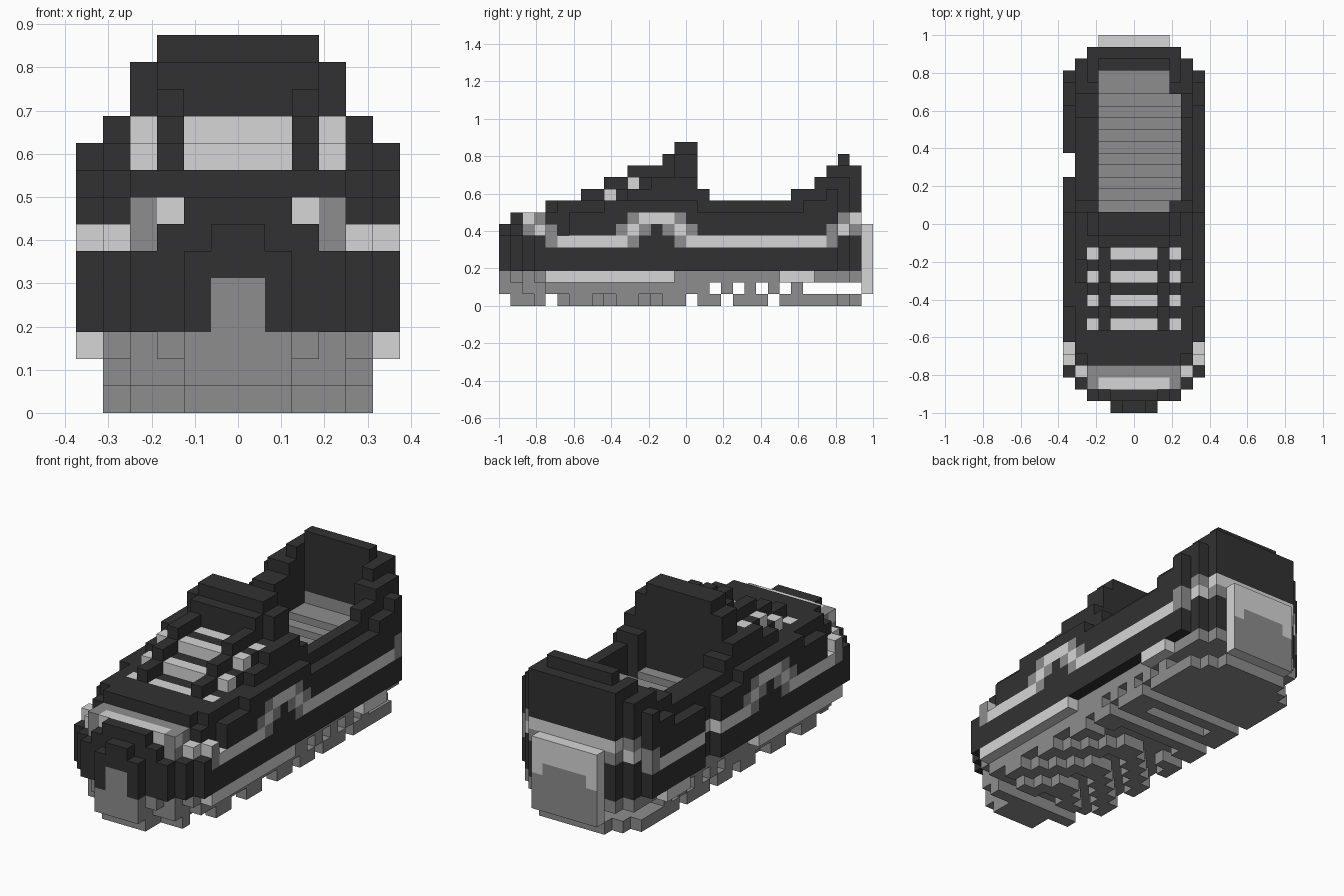
import bpy, bmesh
from mathutils import Vector

U = 1 / 16                      # block size
LENGTH, HALF = 32, 6            # blocks along y, blocks from the middle to a side

cube = bpy.data.objects.get("Cube")
if cube:
    bpy.data.objects.remove(cube, do_unlink=True)


def make_material(name, value):
    m = bpy.data.materials.new(name)
    m.use_nodes = True
    col = (value, value, value, 1)
    m.diffuse_color = col
    m.node_tree.nodes["Principled BSDF"].inputs["Base Color"].default_value = col
    return m


DARK, GREY, LIGHT = range(3)
MATS = [make_material("charcoal", 0.031), make_material("mid grey", 0.268),
        make_material("light grey", 0.67)]
CODE = {".": DARK, "g": GREY, "l": LIGHT}

# Side stripe: colours of the three stacked blocks above STRIPE_Z, row by row from the toe
STRIPE_Z = 5
STRIPE = (["..."] * 2 + [".gl", ".lg", "gg."] + ["l.."] * 5
          + ["lg.", "glg", ".gl", "..l", ".gl", "glg", "lg."]
          + ["l.."] * 11 + ["gg.", ".lg", ".gl", "..."])
LACE_ROWS = (7, 9, 11, 13)
TOE = [[7, 6], [8, 8, 7, 6], [8, 8, 8, 8, 6], [8, 8, 8, 8, 7, 6]]
# Half widths of the three sole layers at the toe, bottom layer first
SOLE_TOE = [[0, 2, 2, 4], [2, 2, 4, 4], [2, 3, 4, 5]]


def side(i):
    """Distance in blocks from the middle line."""
    return i if i >= 0 else -1 - i


def half_width(j):
    ends = {0: 2, 1: 4, 2: 5, LENGTH - 3: 5, LENGTH - 2: 4, LENGTH - 1: 0}
    return ends.get(j, HALF)


def sole_width(j, z):
    """The lower layers are tucked in under the toe and heel."""
    if j < 4:
        return SOLE_TOE[z][j]
    w = half_width(j)
    return w - 1 if j > 28 and z < 2 else min(w, 5)


def ridge(j):
    """Side profile of the upper."""
    for last, h in ((6, 9), (8, 10), (10, 11), (13, 12), (14, 13), (16, 14), (17, 10),
                    (24, 9), (26, 10), (27, 11), (28, 12), (29, 13)):
        if j <= last:
            return h
    return 12


def upper_top(j, c):
    if j < len(TOE):
        return TOE[j][c]
    h = ridge(j)
    if j > 16:                                  # collar and heel
        outer = 8 if j < 26 else 9 if j < 28 else 10
        return min(h, {3: 12, 4: 11, 5: outer}.get(c, h))
    if c == 5:                                  # outer wall of the forefoot
        return {4: 7, 5: 6}.get(j, 8 if j < 9 else 9)
    if c == 4:
        return 8 if j == 4 else 9 if j < 11 else 10 if j < 13 else 11
    if j < 7:
        return h
    if j > 13:                                  # tongue
        return (11 if j == 14 else 13) if c == 3 else h
    return h if c == 2 else h - 1               # eyelet rows stand above the laces


def in_opening(i, j):
    return (17 <= j <= 28 and -3 <= i <= 2) or (18 <= j <= 26 and i == 3)


parts = {}      # part name -> blocks
owner = set()   # every filled block


def put(name, block):
    if block not in owner:
        owner.add(block)
        parts.setdefault(name, []).append(block)


for j in range(LENGTH):
    w = half_width(j)
    for i in range(-HALF, HALF):
        c = side(i)
        notch = i == -HALF and j in (20, 21)
        if c >= w or notch:
            continue
        # Sole: tread blocks, middle layer, edge strip
        if c < sole_width(j, 0):
            if 1 <= j <= 15 and j != 4 and (j < 4 or (j + c) % 4 > 1):
                put("forefoot_tread", (i, j, 0))
            elif 17 <= j <= 24 and (j % 2 == 0 or c > 2 and j in (17, 21)):
                put("arch_tread", (i, j, 0))
            elif j >= 25:
                put("heel_plate", (i, j, 0))
        if c < sole_width(j, 1) and j < 26 and j not in (18, 20, 22, 24):
            put("outsole", (i, j, 1))
        if c < sole_width(j, 2):
            put("midsole", (i, j, 2))
        elif 4 <= j <= 14 or 24 <= j <= 26:
            put("midsole_edge_strip", (i, j, 2))
        # Upper, with the foot opening left hollow above the ribbed insole
        if in_opening(i, j):
            floor = 7 if j > 26 or j % 2 else 6
            for z in range(3, floor):
                put("insole" if z > 4 else "upper", (i, j, z))
            continue
        top = upper_top(j, c)
        for z in range(3, top):
            if j in LACE_ROWS and z == top - 1 and c in (0, 1, 3):
                put("laces", (i, j, z))
            elif j == 0 and c == 0 and z < 5:
                put("toe_bumper", (i, j, z))
            elif 14 <= j <= 16 and c < 3 and z > 8:
                put("tongue", (i, j, z))
            else:
                put("upper", (i, j, z))

# Heel tab
for i in range(-3, 3):
    for z in range(1, 7):
        put("heel_tab", (i, LENGTH - 1, z))


def stripe_colour(block, n):
    i, j, z = block
    c, k = side(i), z - STRIPE_Z
    if not 0 <= k < 3 or (c < 3 and 3 < j < 29):
        return DARK
    if j == 4 and k == 1 and c == 5 and not n.x:
        return LIGHT
    if j == 2 and c == 3 and k and not n.x:
        return GREY
    if j == 2 and c < 3 and k < 2:
        return DARK
    return CODE[STRIPE[j][k]]


def tab_colour(block, n):
    i, j, z = block
    inner = z < 5 and side(i) < 2 or z < 4
    return GREY if n.y > 0 and inner else LIGHT


PAINT = {"upper": stripe_colour, "heel_tab": tab_colour}
PLAIN = {"laces": LIGHT, "midsole_edge_strip": LIGHT, "tongue": DARK}
AXES = [Vector(a) for a in ((1, 0, 0), (0, 1, 0), (0, 0, 1))]


def build(name, blocks):
    """Join a part's blocks into one mesh that keeps only the outside faces."""
    bm = bmesh.new()
    for block in blocks:
        centre = Vector(block) + Vector((0.5, 0.5, 0.5))
        for a in range(3):
            for s in (1, -1):
                n = AXES[a] * s
                if tuple(int(v) for v in Vector(block) + n) in owner:
                    continue
                u, v = AXES[(a + 1) % 3] / 2, AXES[(a + 2) % 3] / 2 * s
                corners = [centre + n / 2 + d for d in (-u - v, u - v, u + v, v - u)]
                face = bm.faces.new([bm.verts.new((p - Vector((0, LENGTH / 2, 0))) * U)
                                     for p in corners])
                rule = PAINT.get(name)
                face.material_index = rule(block, n) if rule else PLAIN.get(name, GREY)
    bmesh.ops.remove_doubles(bm, verts=bm.verts, dist=U / 100)
    mesh = bpy.data.meshes.new(name)
    bm.to_mesh(mesh)
    bm.free()
    for m in MATS:
        mesh.materials.append(m)
    bpy.context.collection.objects.link(bpy.data.objects.new(name, mesh))


for part, blocks in parts.items():
    build(part, blocks)
